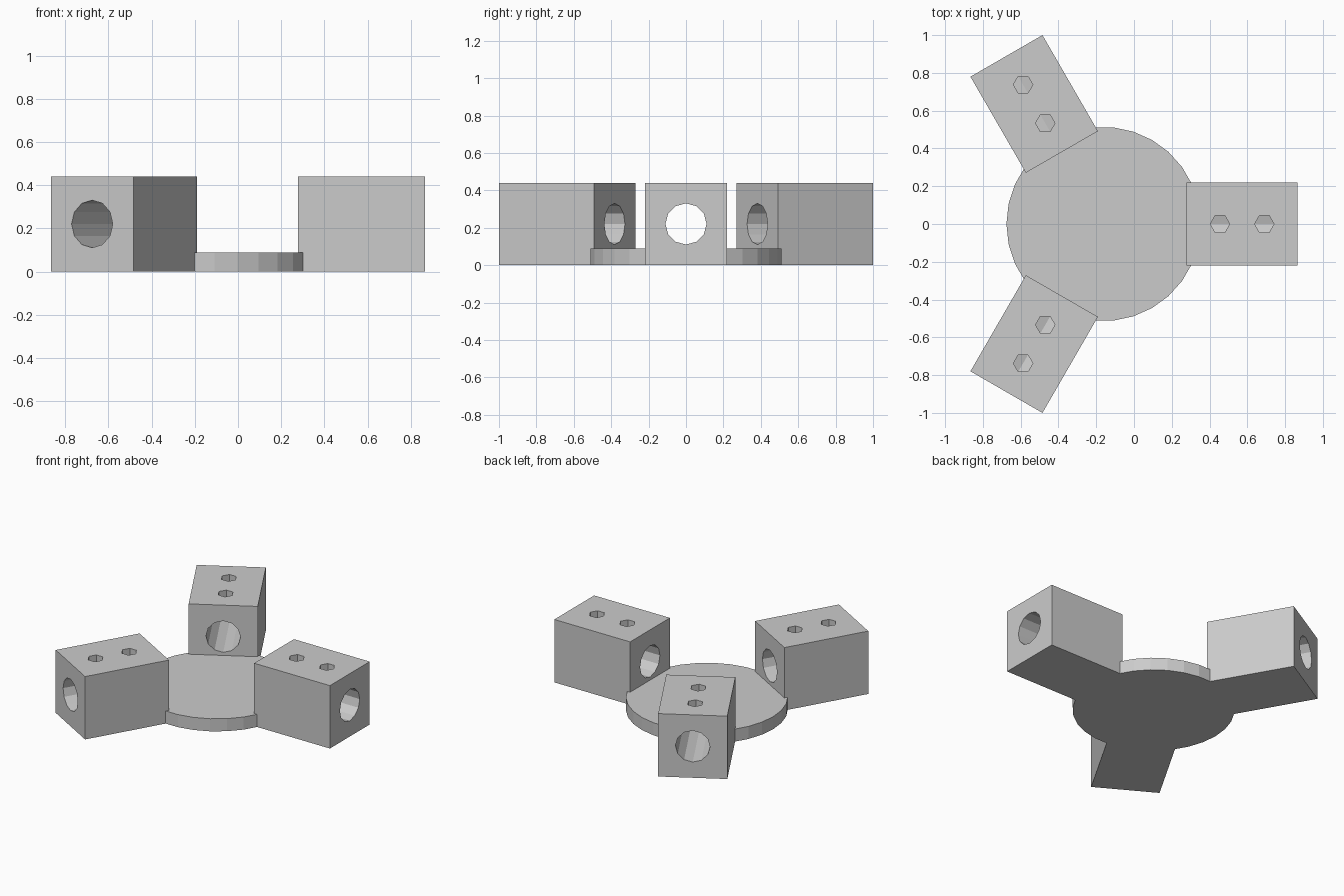
import bpy
import bmesh
from math import cos, sin, pi, radians
from mathutils import Matrix

cube = bpy.data.objects.get("Cube")
if cube:
    bpy.data.objects.remove(cube, do_unlink=True)

U = 1 / 34.06            # size of one design unit
CENTRE_X = -5.5 * U      # hub axis

grey = bpy.data.materials.new("light grey")
grey.use_nodes = True
colour = (0.6, 0.6, 0.6, 1)
grey.diffuse_color = colour
grey.node_tree.nodes["Principled BSDF"].inputs["Base Color"].default_value = colour


def add_object(name, mesh):
    obj = bpy.data.objects.new(name, mesh)
    bpy.context.scene.collection.objects.link(obj)
    return obj


def prism(name, outline, low, high, matrix=Matrix()):
    """Extrude a flat outline from low to high, then place it."""
    bm = bmesh.new()
    face = bm.faces.new([bm.verts.new((x * U, y * U, low * U)) for x, y in outline])
    top = bmesh.ops.extrude_face_region(bm, geom=[face])["geom"]
    verts = [v for v in top if isinstance(v, bmesh.types.BMVert)]
    bmesh.ops.translate(bm, verts=verts, vec=(0, 0, (high - low) * U))
    bmesh.ops.transform(bm, matrix=matrix, verts=bm.verts)
    bmesh.ops.recalc_face_normals(bm, faces=bm.faces)
    mesh = bpy.data.meshes.new(name)
    bm.to_mesh(mesh)
    bm.free()
    mesh.materials.append(grey)
    return add_object(name, mesh)


def polygon(sides, radius, x=0):
    return [(x + radius * cos(2 * pi * i / sides), radius * sin(2 * pi * i / sides))
            for i in range(sides)]


# Hub disc
hub = prism("hub_disc", polygon(30, 17.5), 0, 3)
hub.location.x = CENTRE_X

# Clamp block pointing along +x, with a bore and two screw holes
block = prism("left_block", [(15, -7.5), (35, -7.5), (35, 7.5), (15, 7.5)], 0, 15)
along_x = Matrix.Translation((0, 0, 7.5 * U)) @ Matrix.Rotation(pi / 2, 4, 'Y')
cutters = [prism("bore_cutter", polygon(12, 3.75), 10, 40, along_x)]
cutters += [prism("screw_cutter", polygon(6, 1.75, x), 7.5, 20) for x in (21, 29)]
for cutter in cutters:
    cutter.hide_render = True
    mod = block.modifiers.new("hole", 'BOOLEAN')
    mod.operation = 'DIFFERENCE'
    mod.solver = 'EXACT'
    mod.object = cutter

# Bake the holes and discard the cutters
bpy.context.view_layer.update()
deps = bpy.context.evaluated_depsgraph_get()
drilled = bpy.data.meshes.new_from_object(block.evaluated_get(deps))
block.modifiers.clear()
block.data = drilled
for cutter in cutters:
    bpy.data.objects.remove(cutter, do_unlink=True)

# Three blocks evenly spaced around the hub
blocks = [block, add_object("back_right_block", drilled), add_object("front_right_block", drilled)]
for i, obj in enumerate(blocks):
    obj.location.x = CENTRE_X
    obj.rotation_euler.z = radians(120 * i)
